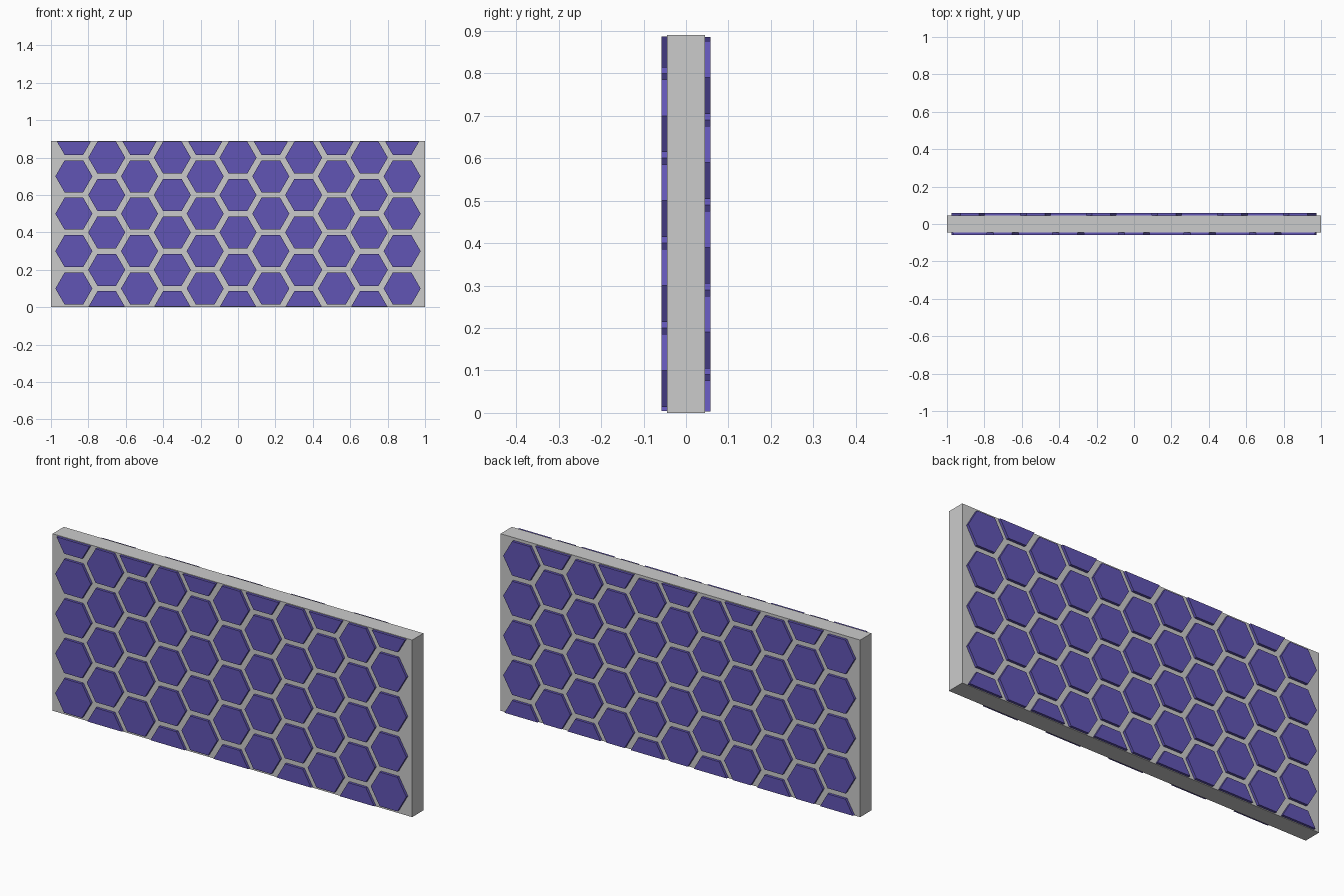
import bpy, bmesh, math
from mathutils import Matrix

if "Cube" in bpy.data.objects:
    bpy.data.objects.remove(bpy.data.objects["Cube"])

W, H = 2.0, 0.89              # slab width and height
SLAB, FACE = 0.0447, 0.0577   # half depth of slab and of tile faces
R = 0.099                     # hexagon corner radius
COLS, PITCH_X, PITCH_Z = 11, 0.1755, 0.2
TRIM = 0.005                  # tiles stop just short of top and bottom edges

purple = bpy.data.materials.new("purple")
purple.diffuse_color = (0.12, 0.09, 0.46, 1)
purple.use_nodes = True
purple.node_tree.nodes["Principled BSDF"].inputs["Base Color"].default_value = purple.diffuse_color


def add_object(name, bm, mat=None):
    bmesh.ops.recalc_face_normals(bm, faces=bm.faces)
    mesh = bpy.data.meshes.new(name)
    bm.to_mesh(mesh)
    bm.free()
    ob = bpy.data.objects.new(name, mesh)
    bpy.context.collection.objects.link(ob)
    if mat:
        mesh.materials.append(mat)
    return ob


def hex_tiles(name, back=False):
    bm = bmesh.new()
    # flat hexagons, alternate columns shifted by half a row
    for c in range(COLS):
        x = (c - (COLS - 1) / 2) * PITCH_X
        for r in range(5):
            z = r * PITCH_Z + (0 if c % 2 else PITCH_Z / 2)
            bm.faces.new([bm.verts.new((x + R * math.cos(k * math.pi / 3), -FACE,
                                        z + R * math.sin(k * math.pi / 3)))
                          for k in range(6)])
    # trim the edge rows to half hexagons
    for z, n in ((TRIM, -1), (H - TRIM + 0.002, 1)):
        bmesh.ops.bisect_plane(bm, geom=bm.verts[:] + bm.edges[:] + bm.faces[:],
                               plane_co=(0, 0, z), plane_no=(0, 0, n), clear_outer=True)
    # thicken into the slab
    res = bmesh.ops.extrude_face_region(bm, geom=bm.faces[:], use_keep_orig=True)
    moved = [v for v in res["geom"] if isinstance(v, bmesh.types.BMVert)]
    bmesh.ops.translate(bm, verts=moved, vec=(0, FACE - SLAB + 0.001, 0))
    # the back panel is the front one turned half over about the x axis
    if back:
        turn = Matrix.Translation((0, 0, H)) @ Matrix.Rotation(math.pi, 4, 'X')
        bmesh.ops.transform(bm, matrix=turn, verts=bm.verts)
    return add_object(name, bm, purple)


# wall slab
bm = bmesh.new()
bmesh.ops.create_cube(bm, size=1, matrix=Matrix.Translation((0, 0, H / 2))
                      @ Matrix.Diagonal((W, 2 * SLAB, H, 1)))
add_object("wall_slab", bm)

# raised hexagon tiles on both sides
hex_tiles("front_hex_tiles")
hex_tiles("back_hex_tiles", back=True)
